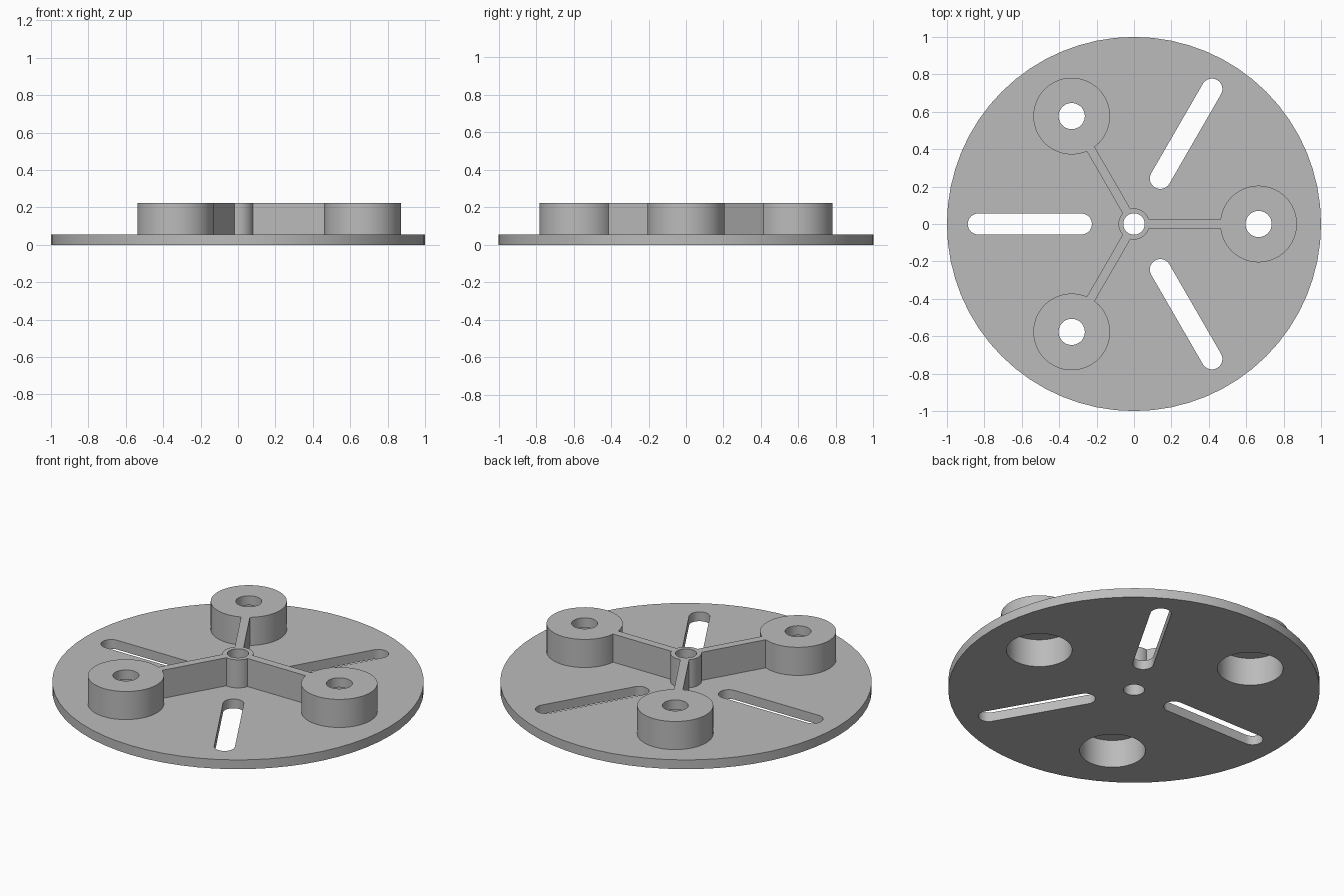
import bpy, bmesh
from math import cos, sin, pi, radians
from mathutils import Matrix, Vector

PLATE_Z, TOP_Z = 0.055, 0.222
BOSS_DIST, BOSS_R, BORE_R, PIN_R = 0.666, 0.205, 0.177, 0.07
HUB_R, HUB_HOLE_R = 0.083, 0.057
SEGMENTS = 64

cube = bpy.data.objects.get("Cube")
if cube:
    bpy.data.objects.remove(cube, do_unlink=True)

grey = bpy.data.materials.new("plain grey")
grey.use_nodes = True
grey.diffuse_color = (0.5, 0.5, 0.5, 1)
grey.node_tree.nodes["Principled BSDF"].inputs["Base Color"].default_value = (0.5, 0.5, 0.5, 1)


def add_object(name, bm):
    mesh = bpy.data.meshes.new(name)
    bm.to_mesh(mesh)
    bm.free()
    mesh.materials.append(grey)
    obj = bpy.data.objects.new(name, mesh)
    bpy.context.collection.objects.link(obj)
    return obj


def circle(radius, centre=(0, 0)):
    steps = [2 * pi * i / SEGMENTS for i in range(SEGMENTS)]
    return [(centre[0] + radius * cos(a), centre[1] + radius * sin(a)) for a in steps]


def slot(inner, outer, radius):
    half = SEGMENTS // 4
    arc = [-pi / 2 + pi * i / half for i in range(half + 1)]
    far = [(outer + radius * cos(a), radius * sin(a)) for a in arc]
    near = [(inner - radius * cos(a), -radius * sin(a)) for a in arc]
    return far + near


def prism(bm, outline, low, high, angle=0):
    """Extrude a counter-clockwise outline, turned about the z axis."""
    turn = Matrix.Rotation(angle, 3, "Z")
    bottom = [bm.verts.new(turn @ Vector((x, y, low))) for x, y in outline]
    top = [bm.verts.new(turn @ Vector((x, y, high))) for x, y in outline]
    bm.faces.new(bottom[::-1])
    bm.faces.new(top)
    for i in range(len(outline)):
        j = (i + 1) % len(outline)
        bm.faces.new((bottom[i], bottom[j], top[j], top[i]))


def lathe(name, profile):
    """Revolve an open (radius, z) profile."""
    bm = bmesh.new()
    rings = [[bm.verts.new((x, y, z)) for x, y in circle(r)] for r, z in profile]
    for a, b in zip(rings, rings[1:]):
        for i in range(SEGMENTS):
            j = (i + 1) % SEGMENTS
            bm.faces.new((a[i], b[i], b[j], a[j]))
    return add_object(name, bm)


def smooth(obj):
    bpy.ops.object.select_all(action="DESELECT")
    obj.select_set(True)
    bpy.context.view_layer.objects.active = obj
    bpy.ops.object.shade_smooth_by_angle(angle=radians(30))


# Round base plate
bm = bmesh.new()
prism(bm, circle(1), 0, PLATE_Z)
plate = add_object("base_plate", bm)

# Openings: centre hole, three bores and three slots
bm = bmesh.new()
prism(bm, circle(HUB_HOLE_R), -0.1, 0.2)
for k in range(3):
    angle = k * 2 * pi / 3
    prism(bm, circle(BORE_R, (BOSS_DIST, 0)), -0.1, 0.2, angle)
    prism(bm, slot(0.281, 0.833, 0.056), -0.1, 0.2, angle + pi)
cutter = add_object("plate_cutter", bm)
cutter.hide_render = True

cut = plate.modifiers.new("openings", "BOOLEAN")
cut.operation = "DIFFERENCE"
cut.solver = "EXACT"
cut.object = cutter
bpy.context.view_layer.objects.active = plate
bpy.ops.object.modifier_apply(modifier=cut.name)
bpy.data.objects.remove(cutter, do_unlink=True)
smooth(plate)

# Central hub
smooth(lathe("centre_hub", [(HUB_HOLE_R, PLATE_Z), (HUB_HOLE_R, TOP_Z),
                            (HUB_R, TOP_Z), (HUB_R, PLATE_Z)]))

# Hollow bosses with pin holes, joined to the hub by thin ribs
shelf = TOP_Z - 0.056
boss_profile = [(BORE_R, PLATE_Z), (BORE_R, shelf), (PIN_R, shelf),
                (PIN_R, TOP_Z), (BOSS_R, TOP_Z), (BOSS_R, PLATE_Z)]
rib_outline = [(0.079, -0.024), (0.463, -0.024), (0.463, 0.024), (0.079, 0.024)]
for k, side in enumerate(("left", "back_right", "front_right")):
    angle = k * 2 * pi / 3
    boss = lathe(side + "_boss", boss_profile)
    boss.location = (BOSS_DIST * cos(angle), BOSS_DIST * sin(angle), 0)
    boss.rotation_euler.z = angle
    smooth(boss)
    bm = bmesh.new()
    prism(bm, rib_outline, PLATE_Z, TOP_Z, angle)
    add_object(side + "_rib", bm)
